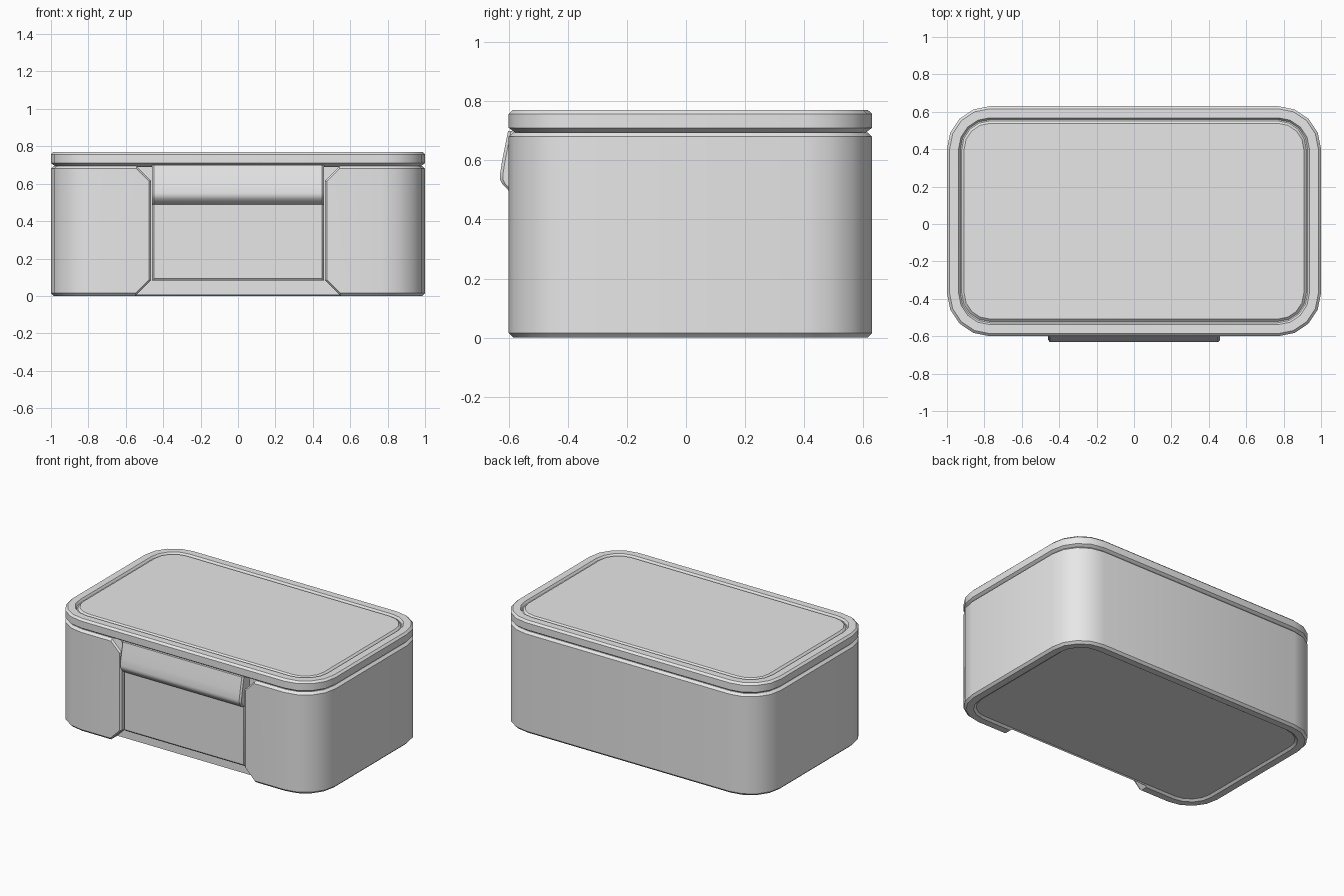
import bpy, bmesh, math

if "Cube" in bpy.data.objects:
    bpy.data.objects.remove(bpy.data.objects["Cube"])

grey = bpy.data.materials.new("light grey")
grey.diffuse_color = (0.8, 0.8, 0.8, 1)
grey.use_nodes = True
grey.node_tree.nodes["Principled BSDF"].inputs["Base Color"].default_value = grey.diffuse_color

HX, Y0, Y1, R, SEG = 1.0, -0.6, 0.63, 0.23, 4
CY, HY = (Y0 + Y1) / 2, (Y1 - Y0) / 2


def loft(name, rings):
    """Skin closed rings of equal length and cap both ends."""
    bm = bmesh.new()
    loops = [[bm.verts.new(p) for p in ring] for ring in rings]
    n = len(loops[0])
    for a, b in zip(loops, loops[1:]):
        for i in range(n):
            j = (i + 1) % n
            bm.faces.new((a[i], a[j], b[j], b[i]))
    bm.faces.new(loops[0][::-1])
    bm.faces.new(loops[-1])
    bmesh.ops.recalc_face_normals(bm, faces=bm.faces)
    me = bpy.data.meshes.new(name)
    bm.to_mesh(me)
    bm.free()
    ob = bpy.data.objects.new(name, me)
    bpy.context.collection.objects.link(ob)
    me.materials.append(grey)
    return ob


def rounded(inset, z):
    """Rounded rectangle ring, shrunk by inset."""
    r = R - inset
    pts = []
    for q, (sx, sy) in enumerate([(1, 1), (-1, 1), (-1, -1), (1, -1)]):
        for k in range(SEG + 1):
            a = math.pi / 2 * (q + k / SEG)
            pts.append((sx * (HX - R) + r * math.cos(a),
                        CY + sy * (HY - R) + r * math.sin(a), z))
    return pts


def activate(ob):
    bpy.ops.object.select_all(action='DESELECT')
    ob.select_set(True)
    bpy.context.view_layer.objects.active = ob


def smooth(ob):
    activate(ob)
    bpy.ops.object.shade_smooth_by_angle(angle=math.radians(30))


# Body with chamfered rims and a sunken base
body = loft("box_body", [rounded(*p) for p in [
    (0.078, 0.012), (0.062, 0), (0.015, 0), (0, 0.015),
    (0, 0.68), (0.016, 0.695)]])


# Recess in the front, widening at top and bottom, with a chamfered edge
def opening(grow, y):
    half = [(0.465 + grow, 0.085), (0.6 + grow, -0.05),
            (-0.6 - grow, -0.05), (-0.465 - grow, 0.085)]
    return [(x, y, z) for x, z in half] + [(x, y, 0.7 - z) for x, z in half[::-1]]


cutter = loft("recess_cutter", [opening(0, -0.53), opening(0, -0.588),
                                opening(0.032, -0.62)])
mod = body.modifiers.new("recess", 'BOOLEAN')
mod.operation = 'DIFFERENCE'
mod.solver = 'EXACT'
mod.object = cutter
activate(body)
bpy.ops.object.modifier_apply(modifier="recess")
bpy.data.objects.remove(cutter)
smooth(body)

# Lid with a seam below and a groove around the top panel
lid = loft("lid", [rounded(*p) for p in [
    (0.03, 0.69), (0.016, 0.698), (0, 0.71), (0, 0.757), (0.014, 0.77),
    (0.062, 0.77), (0.072, 0.756), (0.079, 0.756), (0.092, 0.768)]])
smooth(lid)

# Latch: flat plate below, bulging flap above
profile = [(-0.52, 0.7), (-0.602, 0.7), (-0.612, 0.65), (-0.622, 0.6),
           (-0.63, 0.55), (-0.629, 0.534), (-0.622, 0.52), (-0.598, 0.495),
           (-0.582, 0.49), (-0.582, 0.092), (-0.574, 0.082), (-0.52, 0.082)]


def side(x, d):
    """Latch profile at x; its front edge is drawn back by d for a chamfer."""
    return [(x, y + (d if y < -0.53 else 0), z) for y, z in profile]


latch = loft("front_latch", [side(-0.46, 0.01), side(-0.45, 0),
                             side(0.45, 0), side(0.46, 0.01)])
smooth(latch)
